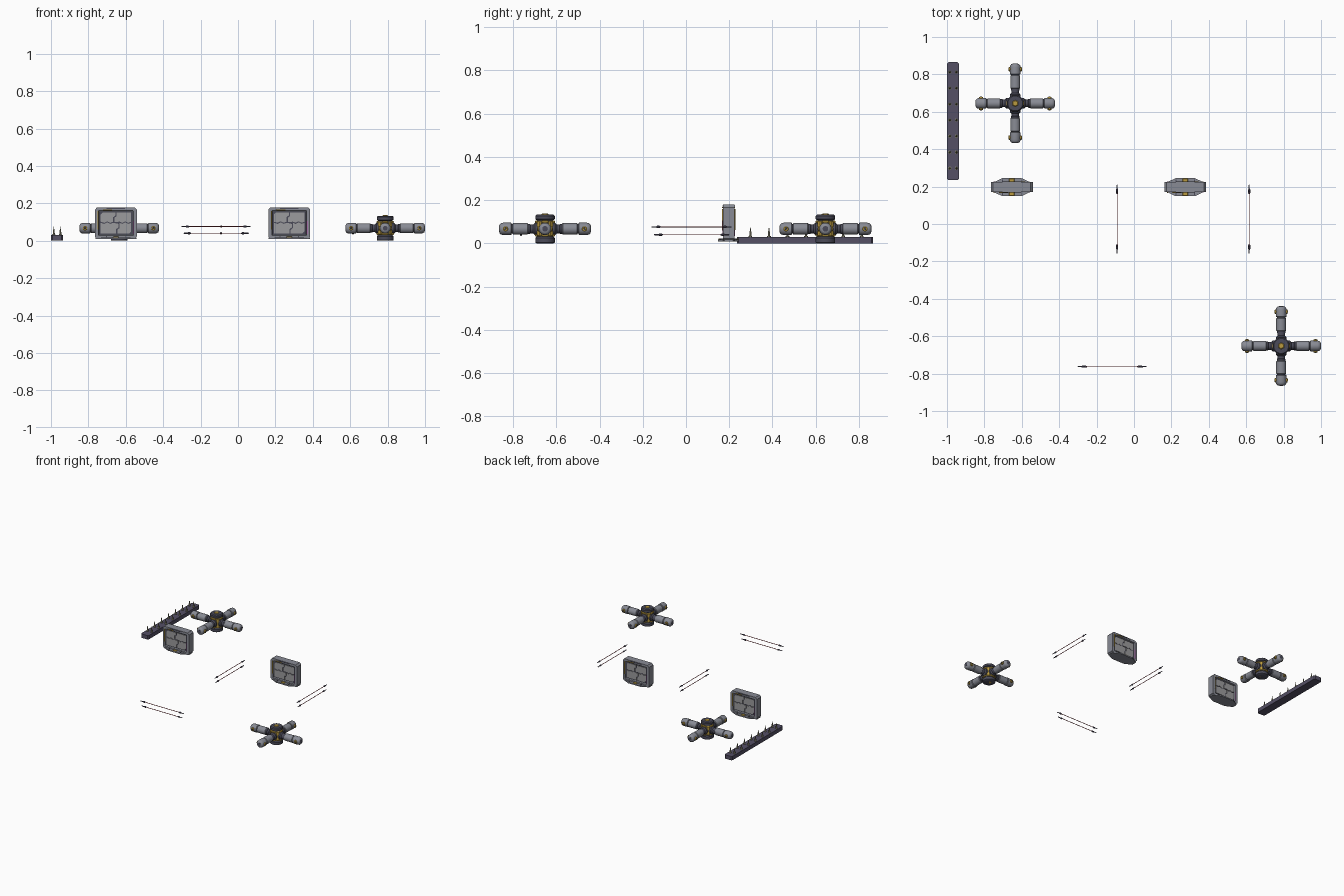
import bpy, bmesh
from math import pi, cos, sin
from mathutils import Matrix, Vector

if "Cube" in bpy.data.objects:
    bpy.data.objects.remove(bpy.data.objects["Cube"])


def material(name, rgb):
    m = bpy.data.materials.new(name)
    m.diffuse_color = (*rgb, 1)
    m.use_nodes = True
    m.node_tree.nodes["Principled BSDF"].inputs["Base Color"].default_value = m.diffuse_color
    return m


DARK = material("dark", (0.07, 0.07, 0.10))
PURPLE = material("dark_purple", (0.09, 0.08, 0.13))
STEEL = material("steel", (0.25, 0.26, 0.30))
PLATE = material("plate", (0.33, 0.33, 0.34))
GOLD = material("gold", (0.50, 0.33, 0.05))
BRASS = material("brass", (0.30, 0.29, 0.20))
RED = material("beam_red", (0.45, 0.08, 0.10))
PINK = material("magenta", (0.55, 0.10, 0.50))


def finish(name, bm, mat, matrix, smooth=False, bevel=0):
    bmesh.ops.recalc_face_normals(bm, faces=bm.faces[:])
    me = bpy.data.meshes.new(name)
    bm.to_mesh(me)
    bm.free()
    ob = bpy.data.objects.new(name, me)
    bpy.context.collection.objects.link(ob)
    me.materials.append(mat)
    ob.matrix_world = matrix
    if bevel:
        b = ob.modifiers.new("bevel", 'BEVEL')
        b.width, b.segments = bevel, 1
    if smooth:
        bpy.context.view_layer.objects.active = ob
        ob.select_set(True)
        bpy.ops.object.shade_smooth_by_angle(angle=0.6)
        ob.select_set(False)
    return ob


def lathe(name, profile, mat, matrix, n=16, smooth=True):
    """Spin (radius, height) pairs about local z, capped at both ends."""
    bm = bmesh.new()
    rings = [[bm.verts.new((r * cos(2 * pi * (i + .5) / n), r * sin(2 * pi * (i + .5) / n), z))
              for i in range(n)] for r, z in profile]
    for a, b in zip(rings, rings[1:]):
        for i in range(n):
            j = (i + 1) % n
            bm.faces.new((a[i], a[j], b[j], b[i]))
    bm.faces.new(rings[0])
    bm.faces.new(rings[-1])
    return finish(name, bm, mat, matrix, smooth)


def box(name, lo, hi, mat, matrix=Matrix(), bevel=0):
    bm = bmesh.new()
    bmesh.ops.create_cube(bm, size=1)
    lo, hi = Vector(lo), Vector(hi)
    for v in bm.verts:
        v.co = Vector(v.co[i] * (hi[i] - lo[i]) for i in range(3)) + (lo + hi) / 2
    return finish(name, bm, mat, matrix, bevel=bevel)


def prism(name, pts, z0, z1, mat, matrix, inset=0, sink=0):
    """Extrude an outline along local z; optionally recess both caps."""
    bm = bmesh.new()
    a = [bm.verts.new((x, y, z0)) for x, y in pts]
    b = [bm.verts.new((x, y, z1)) for x, y in pts]
    caps = [bm.faces.new(a[::-1]), bm.faces.new(b)]
    for i in range(len(pts)):
        j = (i + 1) % len(pts)
        bm.faces.new((a[i], a[j], b[j], b[i]))
    if inset:
        bmesh.ops.recalc_face_normals(bm, faces=bm.faces[:])
        bmesh.ops.inset_individual(bm, faces=caps, thickness=inset)
        bmesh.ops.inset_individual(bm, faces=caps, thickness=0.003, depth=-sink)
    return finish(name, bm, mat, matrix)


T = Matrix.Translation
RX = Matrix.Rotation(pi / 2, 4, 'X')      # local z -> -y
RY = Matrix.Rotation(pi / 2, 4, 'Y')      # local z -> +x

# spike strip: base bar, with two rows of spikes
bar = [(-1, .243), (-.992, .235), (-.943, .235), (-.935, .243),
       (-.935, .857), (-.943, .865), (-.992, .865), (-1, .857)]
prism("spike_strip_base", bar, 0, .03, PURPLE, Matrix())
for i in range(7):
    for x in (-.985, -.95):
        lathe("spike", [(.009, .028), (.009, .034), (.006, .035), (.0055, .045), (.0006, .075)],
              BRASS, T((x, .298 + i * .0857, 0)), 8)


# four-armed turret
def turret(cx, cy):
    base = T((cx, cy, 0))
    lathe("turret_bottom_cap", [(.040, 0), (.046, .004), (.046, .024), (.039, .031)], DARK, base, 16)
    lathe("turret_body", [(.037, .029), (.040, .04), (.040, .096), (.037, .108)], STEEL, base, 8, False)
    lathe("turret_top_cap", [(.037, .106), (.046, .112), (.046, .127), (.040, .133)], DARK, base, 16)
    lathe("turret_top_stud", [(.018, .132), (.018, .134), (.014, .137)], GOLD, base, 6, False)
    lathe("turret_bottom_stud", [(.018, 0), (.018, .001)], GOLD, base, 6, False)
    for k in range(4):
        turn = base @ Matrix.Rotation(k * pi / 2, 4, 'Z')
        arm = turn @ T((0, 0, .067)) @ RY
        # gold corner braces between the arms
        box("turret_brace", (.030, -.013, .032), (.044, .013, .104), GOLD,
            turn @ Matrix.Rotation(pi / 4, 4, 'Z'), .004)
        for z in (.031, .094):
            box("turret_bracket", (.030, -.016, z), (.046, .016, z + .012), GOLD, turn, .003)
        lathe("arm_neck", [(.029, .034), (.029, .047), (.021, .055), (.021, .068), (.024, .070), (.024, .082)],
              DARK, arm)
        lathe("arm_inner", [(.023, .078), (.027, .082), (.027, .148), (.023, .151)], STEEL, arm)
        lathe("arm_joint", [(.023, .149), (.023, .157)], DARK, arm)
        lathe("arm_outer", [(.025, .154), (.029, .157), (.029, .193), (.027, .203), (.021, .210), (.014, .212)],
              STEEL, arm)
        lathe("arm_muzzle_ring", [(.013, .209), (.013, .2125), (.008, .213)], DARK, arm)
        # pivot bolts on both sides of the arm tip
        for s in (1, -1):
            bolt = turn @ T((.183, 0, .067)) @ Matrix.Rotation(-s * pi / 2, 4, 'X')
            lathe("arm_bolt", [(.012, .024), (.012, .033), (.010, .035)], GOLD, bolt, 12)
            lathe("arm_bolt_core", [(.006, .034), (.005, .037)], DARK, bolt, 8)


turret(-.635, .645)
turret(.787, -.652)


# upright shield panel on a tapered foot
def panel(cx, cy):
    base = T((cx, cy, 0))
    outline = [(-.112, .022), (-.100, .010), (.100, .010), (.112, .022),
               (.112, .166), (.100, .179), (-.100, .179), (-.112, .166)]
    prism("panel_frame", outline, -.027, .027, STEEL, base @ RX, .020, .012)
    foot = [(-.110, -.02), (-.052, -.048), (.052, -.048), (.110, -.02),
            (.110, .02), (.052, .048), (-.052, .048), (-.110, .02)]
    prism("panel_foot", foot, .009, .018, STEEL, base)
    # the same face detail on front and back
    for k in range(2):
        m = base @ Matrix.Rotation(k * pi, 4, 'Z')
        box("panel_recess", (-.089, -.0165, .033), (.089, -.014, .156), DARK, m)
        left = [(-.082, .038), (.002, .038), (.002, .062), (.014, .072), (.014, .090), (-.014, .096),
                (-.030, .090), (-.046, .098), (-.062, .090), (-.082, .096)]
        upper = [(-.082, .102), (-.062, .096), (-.046, .104), (-.030, .096), (-.014, .102),
                 (-.014, .126), (-.002, .136), (-.002, .152), (-.070, .152), (-.082, .140)]
        right = [(.008, .038), (.070, .038), (.082, .050), (.082, .096), (.066, .090), (.050, .098),
                 (.034, .090), (.020, .096), (.020, .068), (.008, .058)]
        right_top = [(.004, .152), (.004, .132), (-.008, .122), (-.008, .100), (.020, .102), (.034, .096),
                     (.050, .104), (.066, .096), (.082, .102), (.082, .152)]
        for n, pts in (("lower_left", left), ("upper_left", upper),
                       ("lower_right", right), ("upper_right", right_top)):
            prism("panel_plate_" + n, pts, .015, .021, PLATE, m @ RX)
        # trim strips, side light and foot clamp
        box("panel_gold_strip", (-.098, -.031, .06), (-.093, -.026, .16), GOLD, m, .001)
        box("panel_gold_top", (-.07, -.030, .163), (-.02, -.026, .168), GOLD, m, .001)
        box("panel_side_light", (.093, -.029, .035), (.097, -.026, .105), PINK, m)
        box("panel_rib_top", (-.05, -.029, .170), (.05, -.026, .176), DARK, m)
        box("panel_foot_clamp", (-.014, -.046, .016), (.014, -.026, .023), GOLD, m, .002)
        for x in (-.052, .048):
            box("panel_foot_rib", (x, -.042, .016), (x + .004, -.026, .022), DARK, m)


panel(-.653, .197)
panel(.274, .197)


# pair of thin beams with an emitter at each end (runs along local x)
def beams(matrix):
    for z, half in ((.076, .185), (.040, .175)):
        row = matrix @ T((0, 0, z)) @ RY
        lathe("beam", [(.0022, -half + .02), (.0022, half - .02)], RED, row, 8)
        for s in (0, pi):
            end = row @ Matrix.Rotation(s, 4, 'X')
            lathe("beam_emitter", [(.002, half - .042), (.006, half - .036), (.006, half - .026),
                                   (.003, half - .021), (.003, half - .003), (.0015, half)], PURPLE, end, 8)


QUARTER = Matrix.Rotation(pi / 2, 4, 'Z')
beams(T((-.09, .026, 0)) @ QUARTER)
beams(T((.616, .026, 0)) @ QUARTER)
beams(T((-.117, -.763, 0)))
